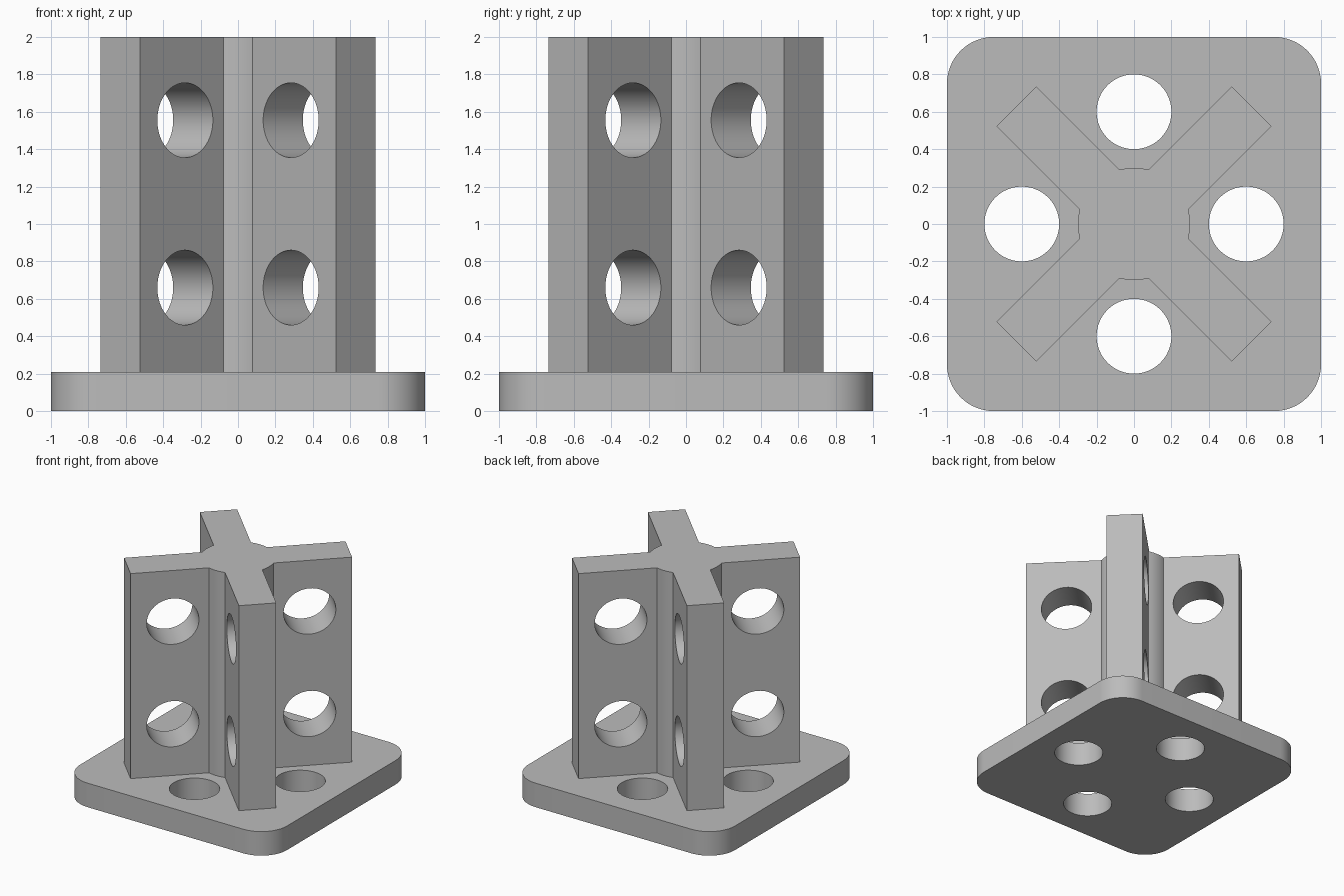
import bpy
import bmesh
from math import sin, cos, pi, asin, sqrt
from mathutils import Matrix, Vector

if "Cube" in bpy.data.objects:
    bpy.data.objects.remove(bpy.data.objects["Cube"])

BASE_TOP, TOP = 0.21, 2.0
ARM_HALF, ARM_REACH, CORE_R = 0.15, 0.89, 0.3
CORNER_R, HOLE_R = 0.25, 0.2

grey = bpy.data.materials.new("plain grey")
grey.use_nodes = True
colour = (0.5, 0.5, 0.5, 1)
grey.diffuse_color = colour
grey.node_tree.nodes["Principled BSDF"].inputs["Base Color"].default_value = colour


def arc(cx, cy, r, start, end, steps):
    angles = [start + (end - start) * i / steps for i in range(steps + 1)]
    return [(cx + r * cos(a), cy + r * sin(a)) for a in angles]


def make_object(name, bm):
    bmesh.ops.recalc_face_normals(bm, faces=bm.faces)
    mesh = bpy.data.meshes.new(name)
    bm.to_mesh(mesh)
    bm.free()
    mesh.materials.append(grey)
    obj = bpy.data.objects.new(name, mesh)
    bpy.context.collection.objects.link(obj)
    return obj


def extrude_profile(name, points, z0, z1):
    bm = bmesh.new()
    face = bm.faces.new([bm.verts.new((x, y, z0)) for x, y in points])
    result = bmesh.ops.extrude_face_region(bm, geom=[face])
    verts = [v for v in result["geom"] if isinstance(v, bmesh.types.BMVert)]
    bmesh.ops.translate(bm, verts=verts, vec=(0, 0, z1 - z0))
    return make_object(name, bm)


def drill(obj, matrices):
    # Cut one cylinder per matrix, then shade the curved walls smooth
    bm = bmesh.new()
    for m in matrices:
        bmesh.ops.create_cone(bm, cap_ends=True, segments=64, radius1=HOLE_R,
                              radius2=HOLE_R, depth=0.6, matrix=m)
    cutter = make_object(obj.name + "_cutter", bm)
    cutter.hide_render = True
    mod = obj.modifiers.new("holes", "BOOLEAN")
    mod.operation, mod.solver, mod.object = "DIFFERENCE", "EXACT", cutter
    bpy.ops.object.select_all(action="DESELECT")
    obj.select_set(True)
    bpy.context.view_layer.objects.active = obj
    bpy.ops.object.modifier_apply(modifier=mod.name)
    bpy.data.objects.remove(cutter)
    bpy.ops.object.shade_smooth_by_angle(angle=pi / 9)


quarters = [k * pi / 2 for k in range(4)]

# Base plate with rounded corners and four bolt holes
plate = []
for q in quarters:
    reach = (1 - CORNER_R) * sqrt(2)
    plate += arc(reach * cos(q + pi / 4), reach * sin(q + pi / 4), CORNER_R, q, q + pi / 2, 16)
base = extrude_profile("base_plate", plate, 0, BASE_TOP)
drill(base, [Matrix.Translation((0.6 * cos(q), 0.6 * sin(q), 0.1)) for q in quarters])

# Cross-shaped column: four arms at the diagonals joined by a round core
cross = []
inset = asin(ARM_HALF / CORE_R)
for q in quarters:
    a = q + pi / 4
    along, side = Vector((cos(a), sin(a))), Vector((-sin(a), cos(a)))
    cross += [tuple(along * ARM_REACH - side * ARM_HALF), tuple(along * ARM_REACH + side * ARM_HALF)]
    cross += arc(0, 0, CORE_R, a + inset, a + pi / 2 - inset, 8)
column = extrude_profile("cross_column", cross, BASE_TOP, TOP)

# Two holes through each arm, slightly stretched along the arm
holes = []
for q in quarters:
    for z in (0.66, 1.555):
        holes.append(Matrix.Rotation(q + pi / 4, 4, "Z") @ Matrix.Translation((0.55, 0, z))
                     @ Matrix.Rotation(pi / 2, 4, "X") @ Matrix.Diagonal((1.05, 1, 1, 1)))
drill(column, holes)
